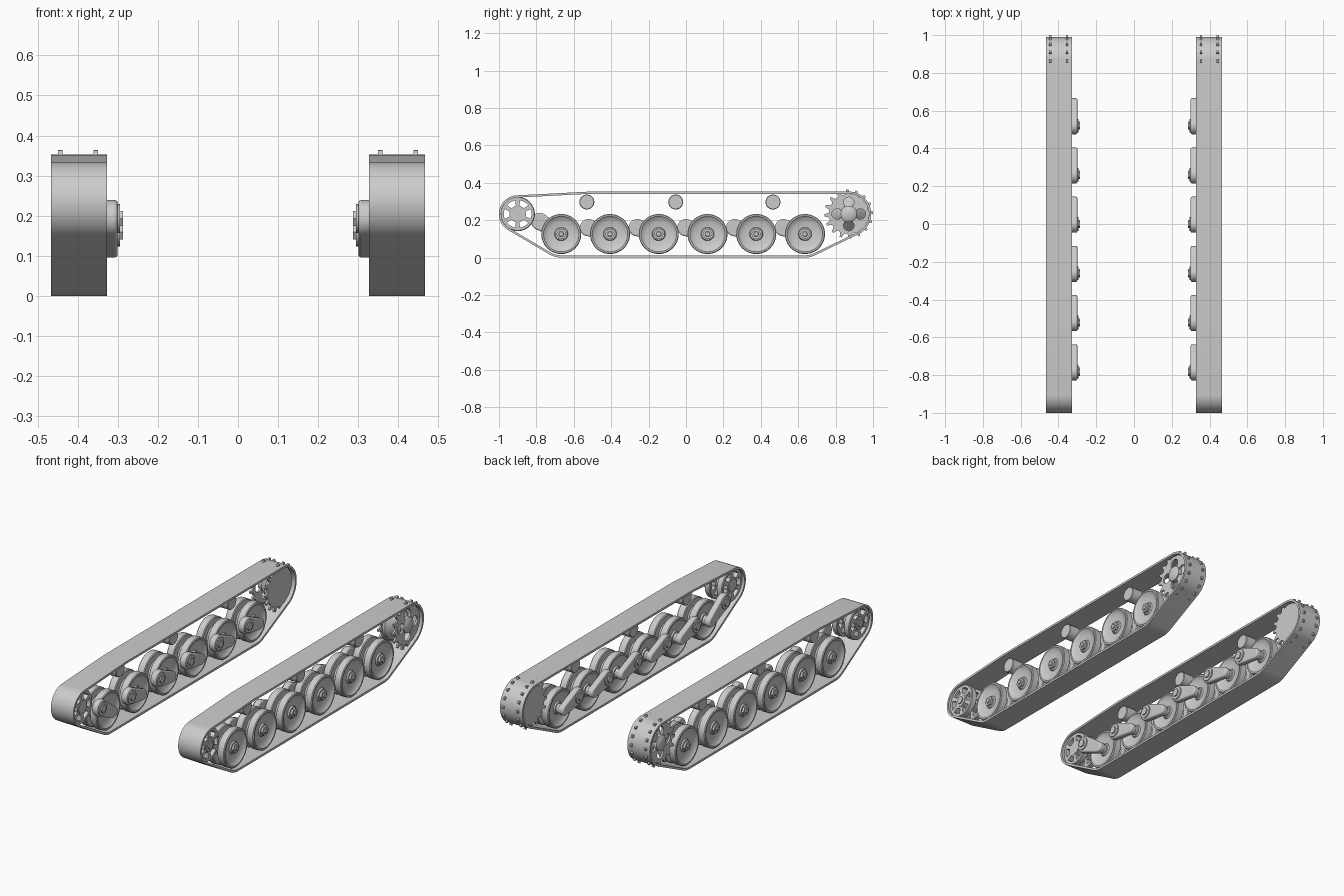
import bpy, bmesh
from math import sin, cos, pi, radians
from mathutils import Vector

cube = bpy.data.objects.get("Cube")
if cube:
    bpy.data.objects.remove(cube, do_unlink=True)

GREY = (0.6, 0.6, 0.6, 1)
grey = bpy.data.materials.new("plain_grey")
grey.use_nodes = True
grey.diffuse_color = GREY
grey.node_tree.nodes["Principled BSDF"].inputs["Base Color"].default_value = GREY

MID = 0.397            # centre line of one track
IDLER = (-0.9, 0.233)
SPROCKET = (0.87, 0.233)
ROLLERS = [(y, 0.297) for y in (-0.53, -0.055, 0.465)]
WHEELS = [(-0.667 + 0.2606 * i, 0.126) for i in range(6)]


def finish(name, bm, cutter=None, bevel=0):
    """Turn a bmesh into a part that is mirrored to the other track."""
    bmesh.ops.remove_doubles(bm, verts=bm.verts, dist=1e-5)
    bmesh.ops.recalc_face_normals(bm, faces=bm.faces)
    mesh = bpy.data.meshes.new(name)
    bm.to_mesh(mesh)
    bm.free()
    mesh.materials.append(grey)
    obj = bpy.data.objects.new(name, mesh)
    bpy.context.collection.objects.link(obj)
    bpy.ops.object.select_all(action='DESELECT')
    obj.select_set(True)
    bpy.context.view_layer.objects.active = obj
    if cutter:
        mod = obj.modifiers.new("holes", 'BOOLEAN')
        mod.object, mod.operation, mod.solver = cutter, 'DIFFERENCE', 'EXACT'
        bpy.ops.object.modifier_apply(modifier=mod.name)
        bpy.data.objects.remove(cutter, do_unlink=True)
    if bevel:
        mod = obj.modifiers.new("soft_edges", 'BEVEL')
        mod.width, mod.segments, mod.angle_limit = bevel, 3, radians(50)
    bpy.ops.object.shade_smooth_by_angle(angle=radians(35))
    mod = obj.modifiers.new("other_track", 'MIRROR')
    mod.use_mirror_merge = False
    return obj


def lathe(bm, centre, profile, sides=40):
    """Revolve a closed (x, radius) profile about the x direction."""
    rings = []
    for x, r in profile:
        rings.append([bm.verts.new((x, centre[0] + r * cos(2 * pi * i / sides),
                                    centre[1] + r * sin(2 * pi * i / sides)))
                      for i in range(sides)])
    for a, b in zip(rings, rings[1:]):
        for i in range(sides):
            j = (i + 1) % sides
            bm.faces.new((a[i], a[j], b[j], b[i]))
    bm.faces.new(rings[0])
    bm.faces.new(rings[-1])


def prism(bm, outline, x0, x1):
    """Extrude a (y, z) outline from x0 to x1."""
    a = [bm.verts.new((x0, y, z)) for y, z in outline]
    b = [bm.verts.new((x1, y, z)) for y, z in outline]
    bm.faces.new(a)
    bm.faces.new(b)
    for i in range(len(a)):
        j = (i + 1) % len(a)
        bm.faces.new((a[i], a[j], b[j], b[i]))


def disc(bm, centre, r, x0, x1, sides=32):
    lathe(bm, centre, [(x0, r), (x1, r)], sides)


def wrap(circles, steps, inset=0):
    """Outline of a band pulled tight around (y, z, radius) circles."""
    points = []
    for i in range(steps):
        n = Vector((cos(2 * pi * i / steps), sin(2 * pi * i / steps)))
        y, z, r = max(circles, key=lambda c: c[0] * n.x + c[1] * n.y + c[2])
        points.append((y + (r - inset) * n.x, z + (r - inset) * n.y))
    return points


# Track belt: closed band around all running gear
supports = [(*IDLER, 0.1), (*SPROCKET, 0.12)]
supports += [(*c, 0.055) for c in ROLLERS]
supports += [(*c, 0.126) for c in WHEELS]
outer, inner = wrap(supports, 180), wrap(supports, 180, 0.012)
bm = bmesh.new()
loops = [[bm.verts.new((x, *p)) for p in pts] for pts, x in
         ((outer, 0.327), (outer, 0.467), (inner, 0.467), (inner, 0.327))]
for k in range(4):
    a, b = loops[k], loops[(k + 1) % 4]
    for i in range(180):
        j = (i + 1) % 180
        bm.faces.new((a[i], a[j], b[j], b[i]))
finish("track_belt", bm)

# Road wheels: paired dished discs on a hub, with a hex nut
half_wheel = [(0.0, 0.06), (0.014, 0.07), (0.014, 0.102), (0.018, 0.107),
              (0.054, 0.107), (0.058, 0.103), (0.058, 0.095), (0.051, 0.088),
              (0.043, 0.065), (0.040, 0.036), (0.048, 0.032), (0.050, 0.0001)]
for n, c in enumerate(WHEELS, 1):
    bm = bmesh.new()
    lathe(bm, c, [(MID - x, r) for x, r in reversed(half_wheel)]
          + [(MID + x, r) for x, r in half_wheel[1:]], 48)
    finish(f"road_wheel_{n}", bm)
    bm = bmesh.new()
    lathe(bm, c, [(0.445, 0.027), (0.457, 0.027), (0.457, 0.015),
                  (0.463, 0.013)], 6)
    finish(f"wheel_nut_{n}", bm)

# Swing arms on the inner side, the first one set higher
for n, (y, z) in enumerate(WHEELS, 1):
    pivot = (y - 0.115, 0.193 if n == 1 else 0.16)
    bm = bmesh.new()
    prism(bm, wrap([(y, z, 0.03), (*pivot, 0.046)], 40), 0.300, 0.334)
    finish(f"swing_arm_{n}", bm, bevel=0.008)
    bm = bmesh.new()
    disc(bm, pivot, 0.036, 0.294, 0.31)
    disc(bm, pivot, 0.022, 0.287, 0.296, 6)
    disc(bm, (y, z), 0.025, 0.32, 0.36)
    finish(f"arm_pivot_{n}", bm)

# Return rollers
for n, c in enumerate(ROLLERS, 1):
    bm = bmesh.new()
    lathe(bm, c, [(0.362, 0.037), (0.365, 0.04), (0.429, 0.04), (0.432, 0.037)])
    finish(f"return_roller_{n}", bm)


def around(centre, r, angle):
    return centre[0] + r * cos(angle), centre[1] + r * sin(angle)


# Front idler: a pair of six-spoke wheels on one axle
for name, x0, x1 in (("outer", 0.417, 0.452), ("inner", 0.342, 0.377)):
    bm = bmesh.new()
    for i in range(6):
        mid = pi / 3 * i
        window = [around(IDLER, 0.074, mid + t * 0.09) for t in range(-4, 5)]
        window += [around(IDLER, 0.044, mid + t * 0.15) for t in (2, 1, 0, -1, -2)]
        prism(bm, window, x0 - 0.02, x1 + 0.02)
    cutter = finish("idler_cutter", bm)
    cutter.modifiers.clear()
    cutter.hide_render = True
    bm = bmesh.new()
    lathe(bm, IDLER, [(x0, 0.088), (x0 + 0.004, 0.092),
                      (x1 - 0.004, 0.092), (x1, 0.088)], 48)
    finish(f"idler_{name}", bm, cutter)
bm = bmesh.new()
disc(bm, IDLER, 0.036, 0.338, 0.456)
disc(bm, IDLER, 0.022, 0.45, 0.462, 6)
finish("idler_hub", bm)

# Drive sprocket: two toothed plates, the outer one pierced
TEETH = 16
gear = []
for i in range(TEETH):
    for t, r in ((-0.35, 0.106), (-0.24, 0.112), (-0.11, 0.131),
                 (0.11, 0.131), (0.24, 0.112), (0.35, 0.106)):
        gear.append(around(SPROCKET, r, 2 * pi * (i + 0.15 + t) / TEETH))
bm = bmesh.new()
for i in range(4):
    disc(bm, around(SPROCKET, 0.062, i * pi / 2), 0.028, 0.42, 0.47)
cutter = finish("sprocket_cutter", bm)
cutter.modifiers.clear()
cutter.hide_render = True
bm = bmesh.new()
prism(bm, gear, 0.438, 0.449)
finish("sprocket_outer", bm, cutter)
bm = bmesh.new()
prism(bm, gear, 0.349, 0.360)
finish("sprocket_inner", bm)
bm = bmesh.new()
lathe(bm, SPROCKET, [(0.355, 0.1), (0.375, 0.098), (0.44, 0.036)])
finish("sprocket_drum", bm)
bm = bmesh.new()
lathe(bm, SPROCKET, [(0.43, 0.043), (0.455, 0.043), (0.462, 0.034),
                     (0.465, 0.0001)])
finish("sprocket_hub", bm)
